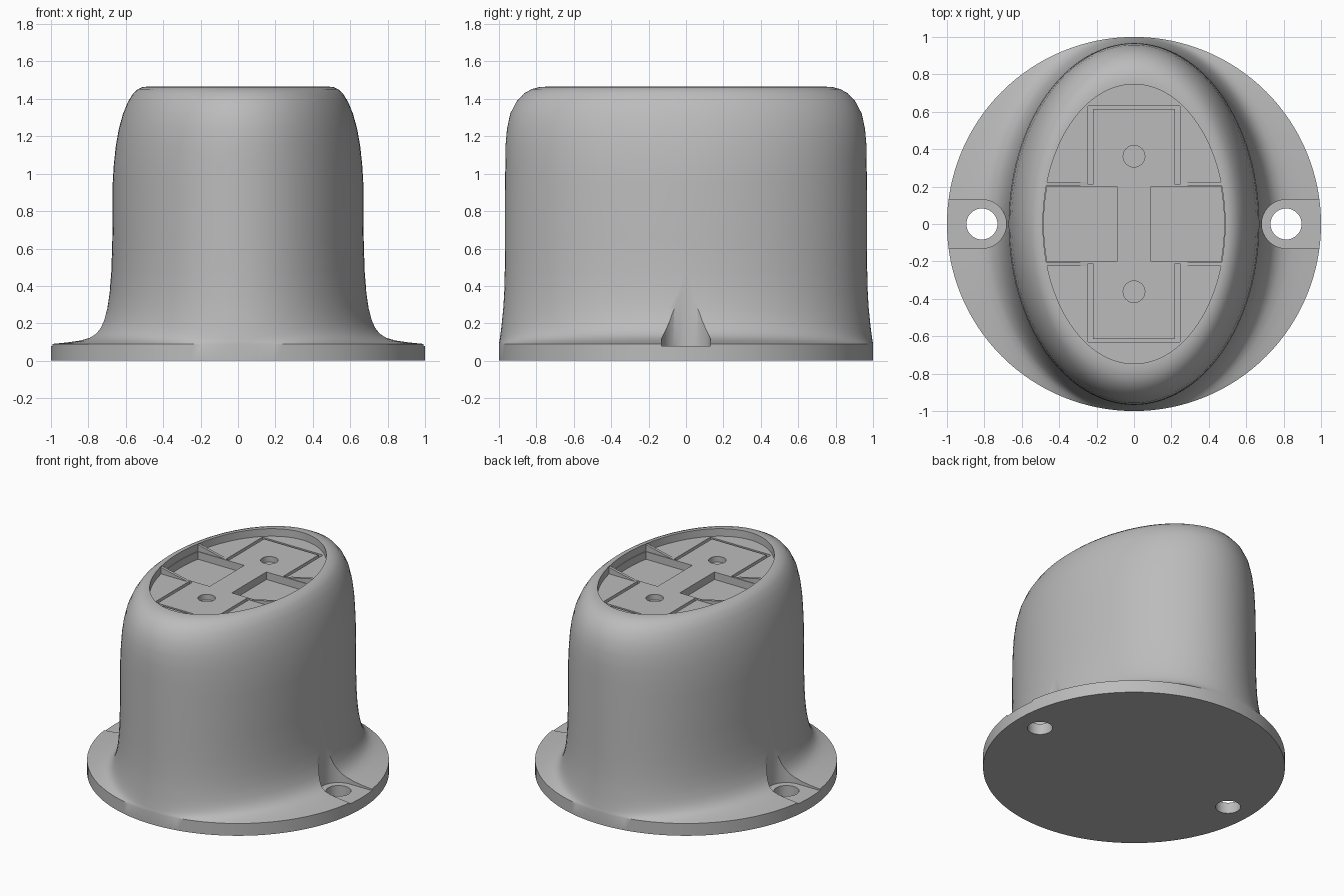
import bpy, bmesh, math

if "Cube" in bpy.data.objects:
    bpy.data.objects.remove(bpy.data.objects["Cube"])

grey = bpy.data.materials.new("plain grey")
grey.diffuse_color = (0.5, 0.5, 0.5, 1)
grey.use_nodes = True
grey.node_tree.nodes["Principled BSDF"].inputs["Base Color"].default_value = grey.diffuse_color
SEG = 128
FLOOR = 1.41


def loft(name, rings):
    """Closed solid skinned through rings of equal point count."""
    bm = bmesh.new()
    loops = [[bm.verts.new(p) for p in ring] for ring in rings]
    n = len(loops[0])
    for a, b in zip(loops, loops[1:]):
        for i in range(n):
            j = (i + 1) % n
            bm.faces.new((a[i], a[j], b[j], b[i]))
    bm.faces.new(loops[0][::-1])
    bm.faces.new(loops[-1])
    bmesh.ops.recalc_face_normals(bm, faces=bm.faces)
    mesh = bpy.data.meshes.new(name)
    bm.to_mesh(mesh)
    bm.free()
    ob = bpy.data.objects.new(name, mesh)
    bpy.context.collection.objects.link(ob)
    mesh.materials.append(grey)
    return ob


def ellipse(rx, ry, cx=0, cy=0, n=SEG):
    return [(cx + rx * math.cos(2 * math.pi * i / n),
             cy + ry * math.sin(2 * math.pi * i / n)) for i in range(n)]


def prism(name, pts, z0, z1):
    return loft(name, [[(x, y, z) for x, y in pts] for z in (z0, z1)])


def cut(target, name, pts, z0, z1):
    tool = prism(name, pts, z0, z1)
    mod = target.modifiers.new(name, 'BOOLEAN')
    mod.operation = 'DIFFERENCE'
    mod.solver = 'EXACT'
    mod.object = tool
    bpy.context.view_layer.objects.active = target
    bpy.ops.object.modifier_apply(modifier=mod.name)
    bpy.data.objects.remove(tool)


# Round flange blending into an oval housing, with an oval recess on top
# (x radius, y radius, height)
profile = [
    (1, 1, 0), (1, 1, 0.09), (0.92, 0.999, 0.098), (0.85, 0.997, 0.108),
    (0.80, 0.995, 0.122), (0.765, 0.992, 0.143), (0.74, 0.988, 0.172),
    (0.72, 0.984, 0.21), (0.70, 0.977, 0.28), (0.687, 0.972, 0.36),
    (0.677, 0.969, 0.48), (0.672, 0.968, 0.65), (0.67, 0.967, 0.95),
    (0.664, 0.966, 1.05), (0.653, 0.965, 1.15), (0.637, 0.957, 1.24),
    (0.615, 0.94, 1.32), (0.588, 0.907, 1.385), (0.56, 0.865, 1.43),
    (0.535, 0.825, 1.452), (0.51, 0.785, 1.463), (0.49, 0.752, 1.465),
    (0.487, 0.747, 1.465), (0.487, 0.747, FLOOR)]
body = loft("housing", [[(x, y, z) for x, y in ellipse(rx, ry)]
                        for rx, ry, z in profile])

for s in (1, -1):
    # Screw seat: slot open to the flange rim, then a through hole
    arc = [(s * (0.813 - 0.13 * math.sin(math.pi * i / 32)),
            0.13 * math.cos(math.pi * i / 32)) for i in range(33)]
    cut(body, "screw_seat", arc + [(s * 1.1, -0.13), (s * 1.1, 0.13)], 0.08, 0.6)
    cut(body, "screw_hole", ellipse(0.083, 0.083, s * 0.813, 0, 48), -0.1, 0.3)

    # Side pocket following the oval wall
    t = math.asin(0.2 / 0.74)
    edge = [(s * 0.482 * math.cos(a), 0.74 * math.sin(a))
            for a in [t * (i / 6 - 1) for i in range(13)]]
    cut(body, "side_pocket", edge + [(s * 0.09, 0.2), (s * 0.09, -0.2)],
        FLOOR - 0.055, FLOOR + 0.03)

    # Groove around each end plate, and its pin hole
    u = [(-0.245, 0.21), (-0.245, 0.632), (0.245, 0.632), (0.245, 0.21),
         (0.22, 0.21), (0.22, 0.615), (-0.22, 0.615), (-0.22, 0.21)]
    cut(body, "plate_groove", [(x, s * y) for x, y in u], FLOOR - 0.02, FLOOR + 0.03)
    cut(body, "pin_hole", ellipse(0.058, 0.058, 0, s * 0.362, 32),
        FLOOR - 0.04, FLOOR + 0.03)

    # Triangular ribs against the recess wall
    for y in (0.215, -0.215):
        tri = [(0.25, FLOOR - 0.01), (0.25, FLOOR), (0.485, 1.462), (0.485, FLOOR - 0.01)]
        loft("rib", [[(s * x, y + d, z) for x, z in tri] for d in (-0.01, 0.01)])

# Smooth shell with crisp cut edges
bpy.ops.object.select_all(action='DESELECT')
body.select_set(True)
bpy.context.view_layer.objects.active = body
bpy.ops.object.shade_smooth_by_angle(angle=math.radians(30))
